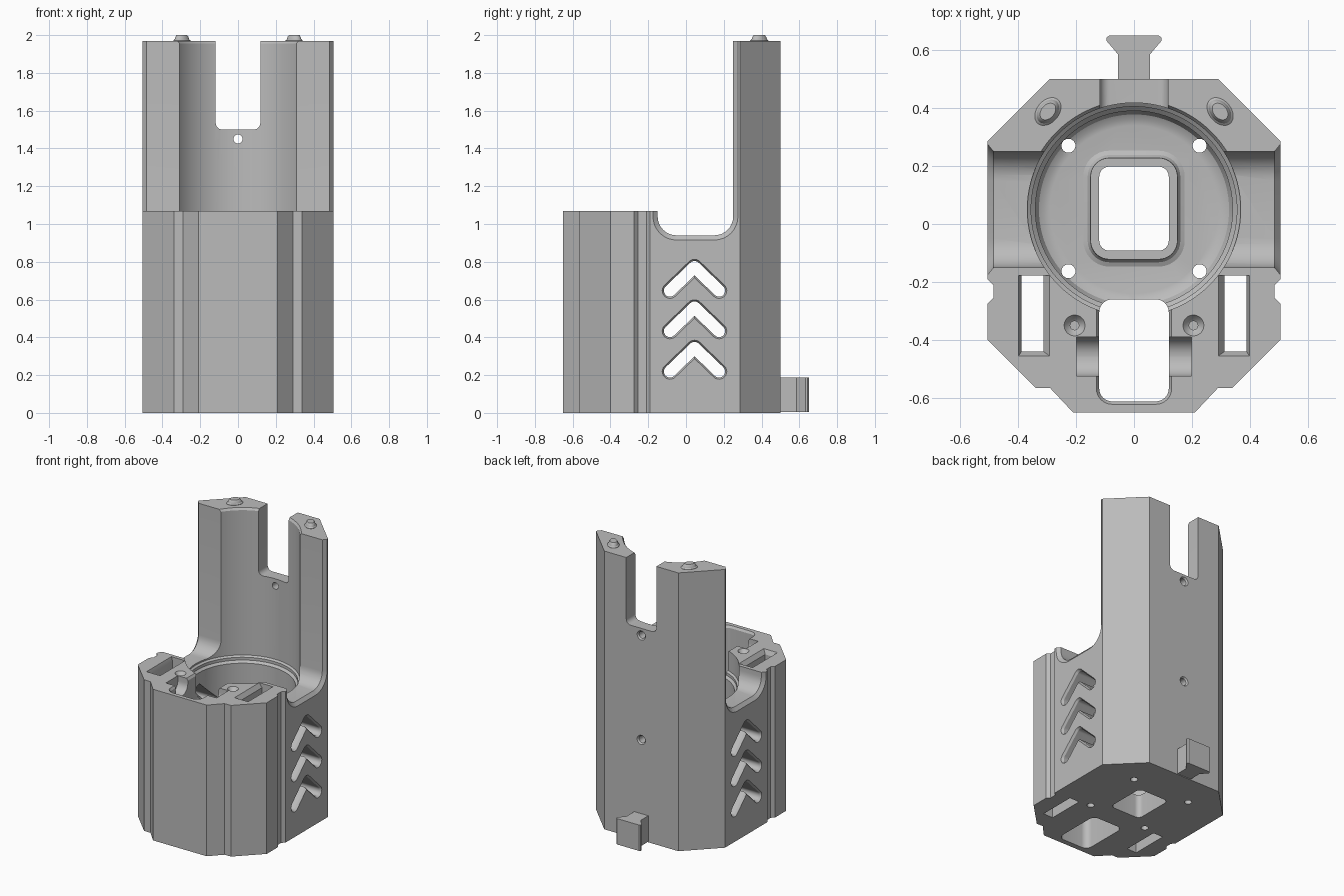
import bpy, bmesh
from math import sin, cos, pi, radians, atan2, hypot

cube = bpy.data.objects.get("Cube")
if cube:
    bpy.data.objects.remove(cube, do_unlink=True)

grey = bpy.data.materials.new("plain grey")
grey.use_nodes = True
grey.diffuse_color = (0.5, 0.5, 0.5, 1)
grey.node_tree.nodes["Principled BSDF"].inputs["Base Color"].default_value = (0.5, 0.5, 0.5, 1)

PLACE = {"x": lambda a, b, t: (t, a, b),
         "y": lambda a, b, t: (a, t, b),
         "z": lambda a, b, t: (a, b, t)}


# Section outlines
def rounded(a0, a1, b0, b1, r, grow=0.0, steps=8):
    """Rounded rectangle, grown outwards by an offset."""
    pts = []
    corners = [(a1 - r, b1 - r), (a0 + r, b1 - r), (a0 + r, b0 + r), (a1 - r, b0 + r)]
    for q, (a, b) in enumerate(corners):
        for i in range(steps + 1):
            t = (q + i / steps) * pi / 2
            pts.append((a + (r + grow) * cos(t), b + (r + grow) * sin(t)))
    return pts


def ellipse(a, b, ra, rb=None, turn=0.0, n=32):
    rb = ra if rb is None else rb
    pts = []
    for i in range(n):
        u, v = ra * cos(2 * pi * i / n), rb * sin(2 * pi * i / n)
        pts.append((a + u * cos(turn) - v * sin(turn), b + u * sin(turn) + v * cos(turn)))
    return pts


def capsule(p, q, r, steps=12):
    heading = atan2(q[1] - p[1], q[0] - p[0])
    pts = []
    for end, start in ((q, heading - pi / 2), (p, heading + pi / 2)):
        for i in range(steps + 1):
            t = start + pi * i / steps
            pts.append((end[0] + r * cos(t), end[1] + r * sin(t)))
    return pts


def loft(name, axis, sections):
    """Solid through matching outlines placed along an axis."""
    bm = bmesh.new()
    rings = [[bm.verts.new(PLACE[axis](a, b, t)) for a, b in pts] for t, pts in sections]
    n = len(rings[0])
    for low, high in zip(rings, rings[1:]):
        for i in range(n):
            j = (i + 1) % n
            bm.faces.new((low[i], low[j], high[j], high[i]))
    bm.faces.new(rings[0][::-1])
    bm.faces.new(rings[-1])
    bmesh.ops.recalc_face_normals(bm, faces=bm.faces)
    mesh = bpy.data.meshes.new(name)
    bm.to_mesh(mesh)
    bm.free()
    mesh.materials.append(grey)
    obj = bpy.data.objects.new(name, mesh)
    bpy.context.collection.objects.link(obj)
    return obj


def cut(target, axis, sections):
    cutter = loft("cutter", axis, sections)
    cutter.hide_render = True
    mod = target.modifiers.new("cut", "BOOLEAN")
    mod.operation = "DIFFERENCE"
    mod.solver = "EXACT"
    mod.object = cutter
    bpy.context.view_layer.objects.active = target
    bpy.ops.object.modifier_apply(modifier=mod.name)
    bpy.data.objects.remove(cutter, do_unlink=True)


# Housing block with chamfered corners and side grooves
half = [(0.21, -0.65), (0.29, -0.565), (0.34, -0.565), (0.505, -0.40), (0.505, -0.275),
        (0.485, -0.255), (0.485, -0.21), (0.505, -0.19), (0.505, 0.285), (0.29, 0.5)]
outline = half + [(-x, y) for x, y in reversed(half)]
housing = loft("housing", "z", [(0, outline), (1.97, outline)])

# Space in front of the rear tower
front = [(-1, -1), (1, -1), (1, 0.1), (-1, 0.1)]
cut(housing, "z", [(1.07, front), (2.3, front)])


# Side saddles with chamfered outer edges
def saddle(grow):
    return rounded(-0.15, 0.25, 0.94, 2.3, 0.1, grow)


cut(housing, "x", [(-0.525, saddle(0.05)), (-0.485, saddle(0)),
                   (0.485, saddle(0)), (0.525, saddle(0.05))])

# Stepped round bore with a filleted floor
bore = [(0.10, 0.29), (0.104, 0.31), (0.115, 0.328), (0.14, 0.34), (0.885, 0.34), (0.9, 0.355),
        (0.92, 0.355), (0.93, 0.368), (1.955, 0.368), (1.97, 0.378), (2.1, 0.378)]
cut(housing, "z", [(z, ellipse(0, 0.05, r, n=96)) for z, r in bore])

# Front well
cut(housing, "z", [(z, rounded(-0.12, 0.12, -0.612, -0.26, 0.045, g))
                   for z, g in ((-0.1, 0), (1.055, 0), (1.1, 0.03))])

# Rear tower slot
slot = rounded(-0.118, 0.118, 1.5, 2.3, 0.035)
cut(housing, "y", [(0.2, slot), (0.7, slot)])

# Rear wall screw holes
for z in (1.45, 0.71):
    cut(housing, "y", [(y, ellipse(0, z, r)) for y, r in ((0.3, 0.024), (0.49, 0.024), (0.52, 0.05))])

# Chevron windows through both sides
for k in range(3):
    top = 0.772 - 0.214 * k
    for side in (-1, 1):
        p, q = (0.045, top), (0.045 + 0.13 * side, top - 0.125)
        cut(housing, "x", [(x, capsule(p, q, r)) for x, r in
                           ((-0.53, 0.056), (-0.49, 0.032), (0.49, 0.032), (0.53, 0.056))])

# Matching details on the left and right
for side in (-1, 1):
    # Through slot with sloped top edges
    def box(x0, x1, y0):
        return [(side * x0, y0), (side * x1, y0), (side * x1, -0.177), (side * x0, -0.177)]
    cut(housing, "z", [(-0.1, box(0.312, 0.388, -0.44)), (1.04, box(0.312, 0.388, -0.44)),
                       (1.1, box(0.27, 0.408, -0.47))])
    # Round-bottomed pin pocket beside the well
    pocket = rounded(-0.525, -0.39, 0.97, 1.3, 0.067)
    cut(housing, "x", [(side * 0.05, pocket), (side * 0.198, pocket)])
    # Countersunk screw hole
    cut(housing, "z", [(z, ellipse(side * 0.205, -0.35, r)) for z, r in
                       ((0.85, 0.015), (1.045, 0.015), (1.05, 0.022), (1.09, 0.05))])
    # Floor holes
    for y in (0.27, -0.163):
        hole = ellipse(side * 0.226, y, 0.024)
        cut(housing, "z", [(-0.1, hole), (0.3, hole)])


# Floor opening with a raised collar
def opening(grow):
    return rounded(-0.12, 0.12, -0.092, 0.198, 0.035, grow)


collar = loft("floor_collar", "z", [(0.05, opening(0.055)), (0.1, opening(0.055)),
                                    (0.107, opening(0.04)), (0.12, opening(0.032)),
                                    (0.165, opening(0.03))])
for part in (housing, collar):
    cut(part, "z", [(-0.1, opening(0)), (0.4, opening(0))])

# Oval locating pegs on the tower
parts = [housing, collar]
for side, label in ((-1, "right"), (1, "left")):
    parts.append(loft(label + "_peg", "z", [
        (z, ellipse(side * 0.297, 0.388, 0.054 * s, 0.038 * s, side * radians(-50)))
        for z, s in ((1.95, 1), (1.972, 1), (1.978, 0.85), (1.992, 0.75), (2.0, 0.6))]))

# Dovetail hook on the back
hook_half = [(0.055, 0.48), (0.055, 0.585), (0.095, 0.632), (0.095, 0.642), (0.086, 0.65)]
hook = hook_half + [(-x, y) for x, y in reversed(hook_half)]
parts.append(loft("dovetail_hook", "z", [(0.005, hook), (0.188, hook)]))

# Smooth the curved faces and keep the edges crisp
bpy.ops.object.select_all(action="DESELECT")
for part in parts:
    part.select_set(True)
bpy.context.view_layer.objects.active = housing
bpy.ops.object.shade_smooth_by_angle(angle=radians(25))
